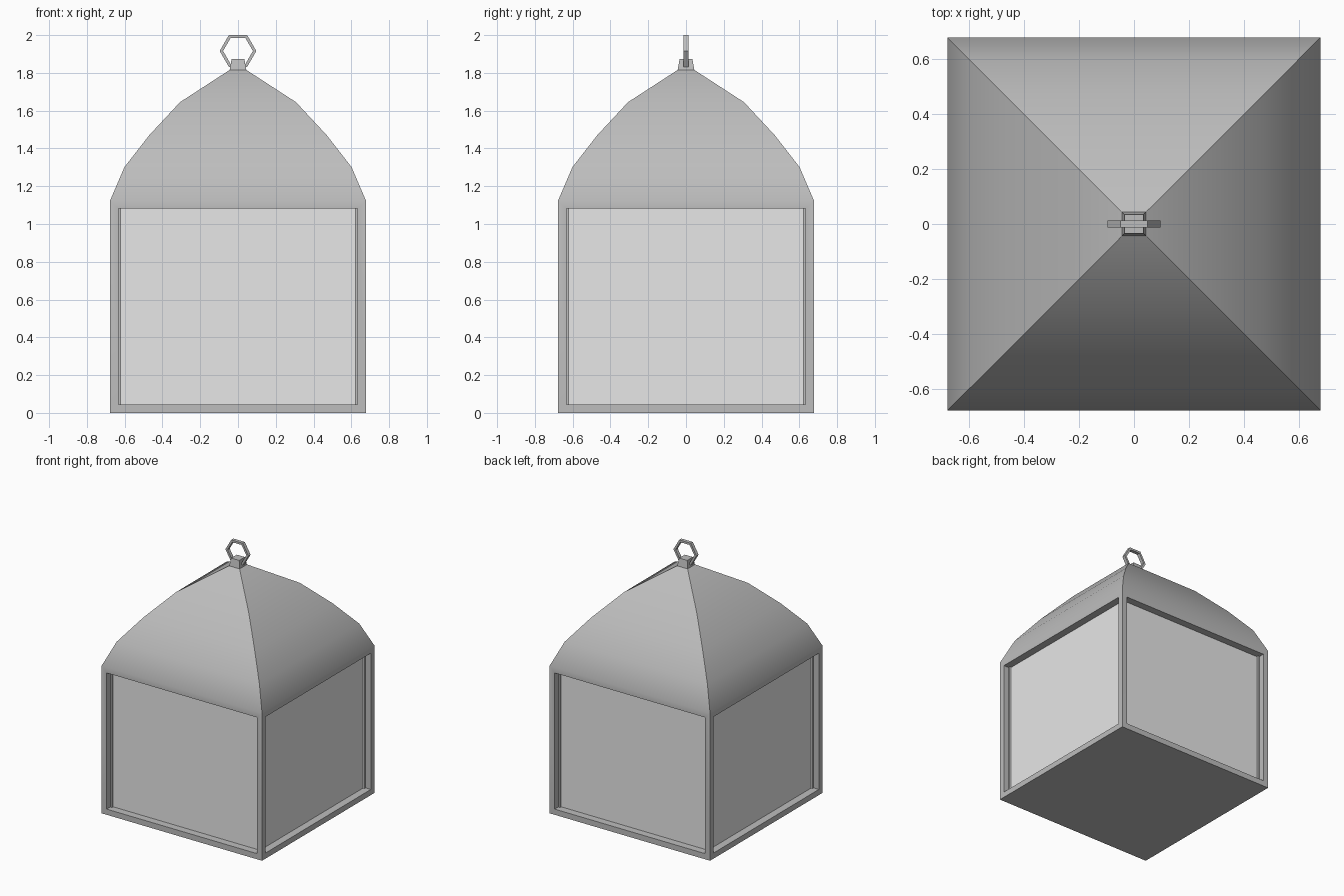
import bpy
import bmesh
import math

cube = bpy.data.objects.get("Cube")
if cube:
    bpy.data.objects.remove(cube, do_unlink=True)


def make_material(name, grey):
    mat = bpy.data.materials.new(name)
    mat.use_nodes = True
    colour = (grey, grey, grey, 1)
    mat.diffuse_color = colour
    mat.node_tree.nodes["Principled BSDF"].inputs["Base Color"].default_value = colour
    return mat


metal = make_material("grey_metal", 0.51)
glass = make_material("pale_glass", 0.8)


def finish(bm, name, materials, smooth=False):
    bm.normal_update()
    mesh = bpy.data.meshes.new(name)
    bm.to_mesh(mesh)
    bm.free()
    for mat in materials:
        mesh.materials.append(mat)
    if smooth:
        mesh.shade_smooth()
        mesh.set_sharp_from_angle(angle=math.radians(30))
    obj = bpy.data.objects.new(name, mesh)
    bpy.context.collection.objects.link(obj)
    return obj


def square_stack(profile):
    """Closed solid of square sections given as (half width, height)."""
    bm = bmesh.new()
    rings = [[bm.verts.new((sx * w, sy * w, z))
              for sx, sy in ((-1, -1), (1, -1), (1, 1), (-1, 1))]
             for w, z in profile]
    bm.faces.new(rings[0][::-1])
    bm.faces.new(rings[-1])
    for low, high in zip(rings, rings[1:]):
        for i in range(4):
            j = (i + 1) % 4
            bm.faces.new((low[i], low[j], high[j], high[i]))
    bmesh.ops.recalc_face_normals(bm, faces=bm.faces)
    return bm


# Lantern body with curved roof; the four walls get recessed panes
body = square_stack([(0.677, 0), (0.677, 1.125), (0.602, 1.3),
                     (0.47, 1.47), (0.307, 1.645), (0.045, 1.815)])
walls = [f for f in body.faces if abs(f.normal.z) < 0.01]
bmesh.ops.inset_individual(body, faces=walls, thickness=0.061)
bmesh.ops.inset_individual(body, faces=walls, thickness=0, depth=-0.057)
for pane in walls:
    pane.material_index = 1
finish(body, "lantern_body", [metal, glass], smooth=True)

# Tapered cap on the roof tip
finish(square_stack([(0.045, 1.81), (0.034, 1.873)]), "roof_cap", [metal])

# Six-sided hanging ring with a rectangular section
ring = bmesh.new()
sections = []
for i in range(6):
    a = math.radians(60 * i)
    sections.append([ring.verts.new((r * math.cos(a), y, 1.916 + r * math.sin(a)))
                     for r, y in ((0.097, -0.013), (0.097, 0.013),
                                  (0.079, 0.013), (0.079, -0.013))])
for i in range(6):
    here, there = sections[i], sections[(i + 1) % 6]
    for k in range(4):
        m = (k + 1) % 4
        ring.faces.new((here[k], here[m], there[m], there[k]))
bmesh.ops.recalc_face_normals(ring, faces=ring.faces)
finish(ring, "hanging_ring", [metal])
